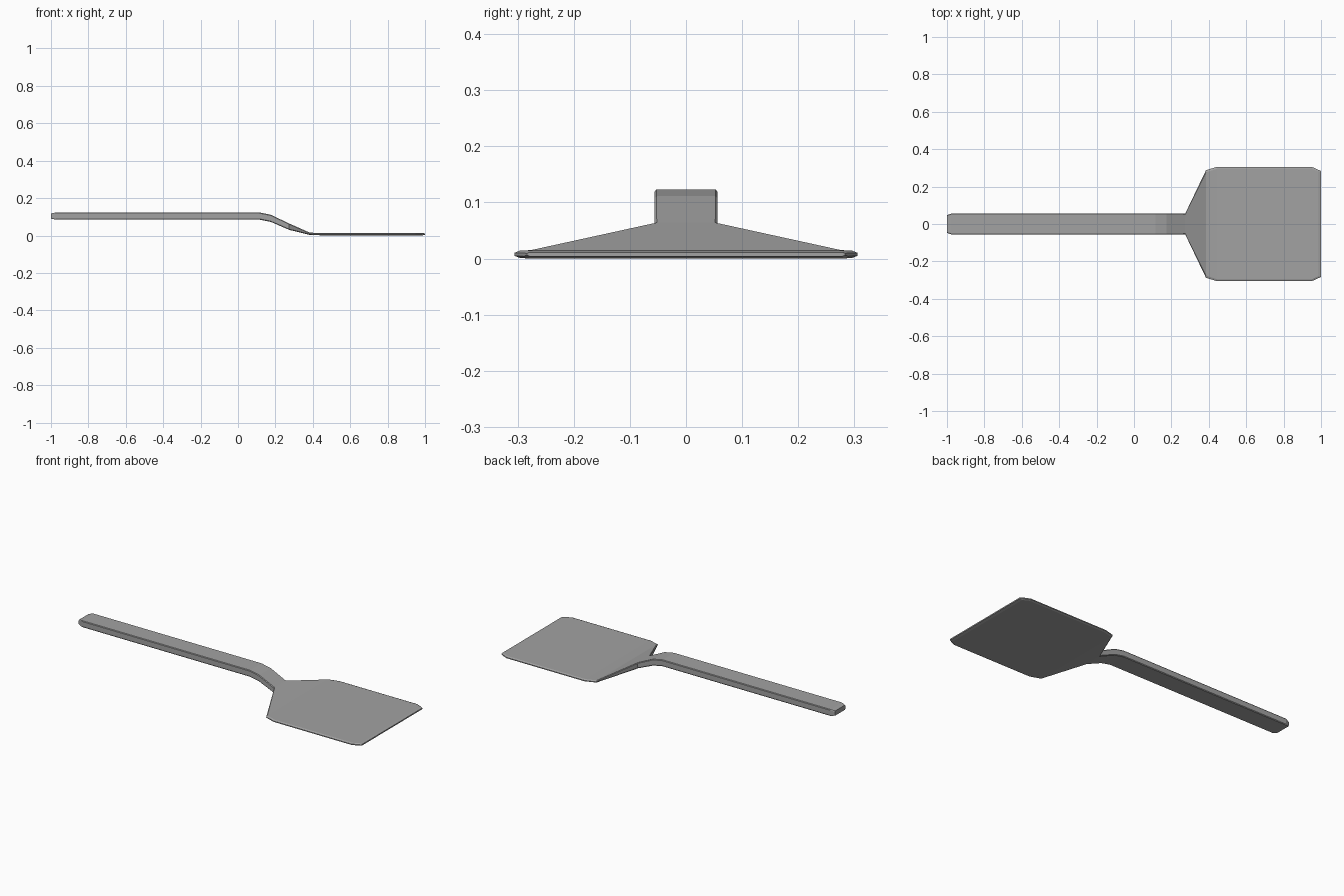
import bpy, bmesh

# Stations along the spatula: x, half width, z bottom, z top, chamfer in y, chamfer in z
STATIONS = [
    (-1.000, 0.048, 0.090, 0.118, 0.003, 0.004),   # handle end, chamfered
    (-0.975, 0.056, 0.085, 0.123, 0.003, 0.004),
    (0.115, 0.056, 0.085, 0.123, 0.003, 0.004),    # start of the bend
    (0.175, 0.056, 0.073, 0.111, 0.003, 0.004),
    (0.274, 0.056, 0.030, 0.064, 0.004, 0.004),    # neck
    (0.385, 0.288, 0.003, 0.015, 0.012, 0.004),    # shoulder
    (0.445, 0.306, 0.001, 0.014, 0.010, 0.004),    # blade
    (0.950, 0.306, 0.001, 0.014, 0.010, 0.004),
    (0.985, 0.290, 0.000, 0.014, 0.010, 0.004),
    (1.000, 0.283, 0.004, 0.011, 0.004, 0.002),    # front edge
]


def section(x, w, b, t, cy, cz):
    """Chamfered rectangle across the spatula."""
    return [(x, -w + cy, b), (x, w - cy, b), (x, w, b + cz), (x, w, t - cz),
            (x, w - cy, t), (x, -w + cy, t), (x, -w, t - cz), (x, -w, b + cz)]


# Loft the sections into one closed body
bm = bmesh.new()
rings = [[bm.verts.new(p) for p in section(*s)] for s in STATIONS]
for a, b in zip(rings, rings[1:]):
    for i in range(8):
        j = (i + 1) % 8
        bm.faces.new((a[i], a[j], b[j], b[i]))
bm.faces.new(rings[0])
bm.faces.new(rings[-1])
bmesh.ops.recalc_face_normals(bm, faces=bm.faces)

mesh = bpy.data.meshes.new("spatula")
bm.to_mesh(mesh)
bm.free()

# Dark grey surface
grey = bpy.data.materials.new("dark_grey")
grey.diffuse_color = (0.36, 0.36, 0.36, 1)
mesh.materials.append(grey)
bpy.context.collection.objects.link(bpy.data.objects.new("spatula", mesh))
